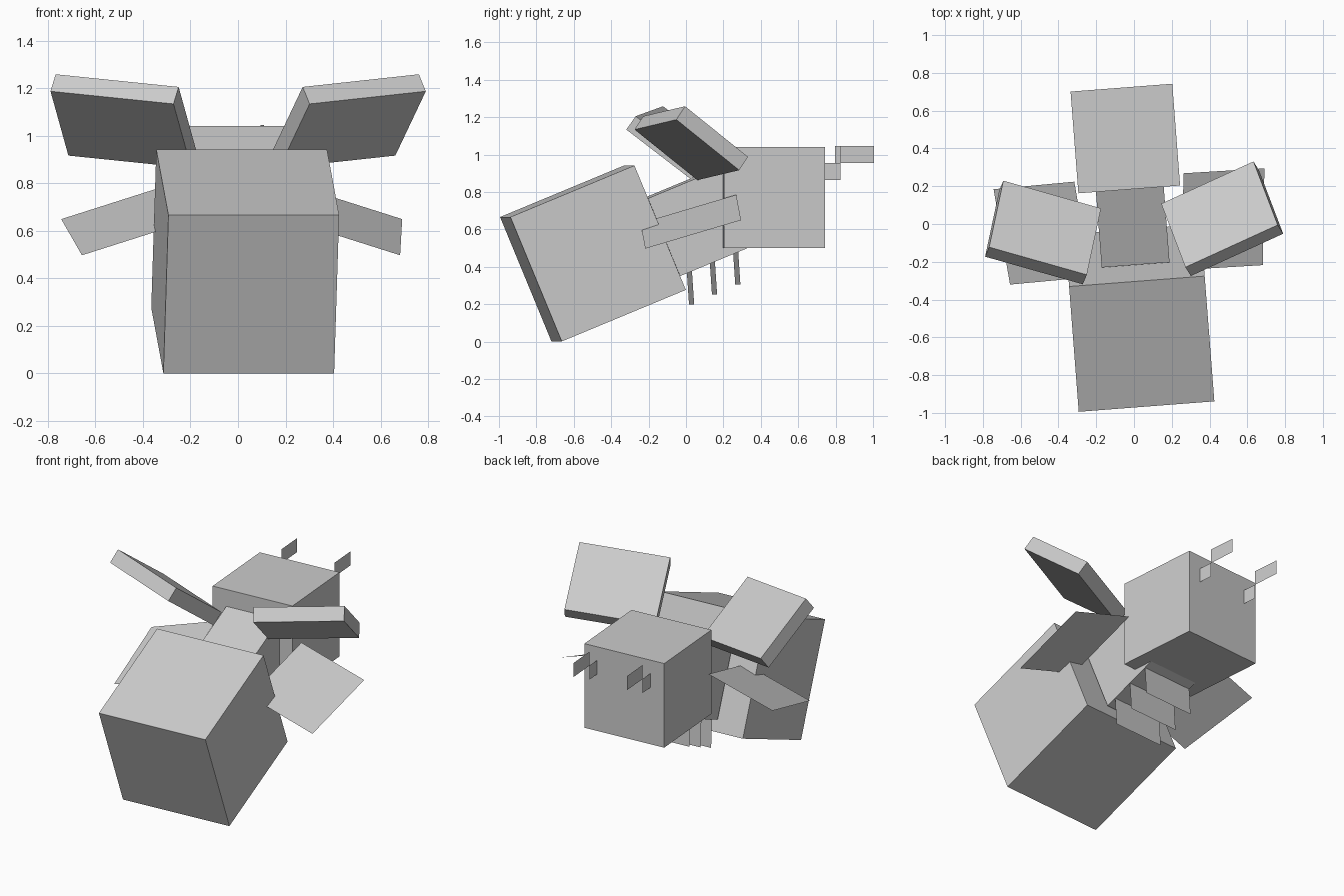
import bpy, bmesh
from math import radians
from mathutils import Matrix, Vector

if "Cube" in bpy.data.objects:
    bpy.data.objects.remove(bpy.data.objects["Cube"])

# Whole insect is symmetric in its own frame, then turned slightly about z
ROOT = Matrix.Translation((-0.008, 0, 0)) @ Matrix.Rotation(radians(4.4), 4, 'Z')
U = 0.09  # modelling unit


def finish(name, bm):
    bmesh.ops.recalc_face_normals(bm, faces=bm.faces)
    mesh = bpy.data.meshes.new(name)
    bm.to_mesh(mesh)
    bm.free()
    ob = bpy.data.objects.new(name, mesh)
    ob.matrix_world = ROOT
    bpy.context.collection.objects.link(ob)
    return ob


def box(name, center, size, rot):
    """Box of given size, oriented by a 3x3 rotation."""
    bm = bmesh.new()
    m = Matrix.Translation(center) @ rot.to_4x4() @ Matrix.Diagonal((*size, 1))
    bmesh.ops.create_cube(bm, size=1, matrix=m)
    return finish(name, bm)


def plates(name, quads):
    """Thin flat panels, each given by a corner and two edge vectors."""
    bm = bmesh.new()
    for o, u, v in quads:
        o, u, v = Vector(o), Vector(u), Vector(v)
        bm.faces.new([bm.verts.new(p) for p in (o, o + u, o + u + v, o + v)])
    return finish(name, bm)


# Body blocks
level = Matrix.Identity(3)
pitch = Matrix.Rotation(radians(22.5), 3, 'X')
box("abdomen", (0, -0.499, 0.471), (8 * U, 8 * U, 8 * U), pitch)
box("thorax", (0, 0.077, 0.644), (4 * U, 5 * U, 5 * U), pitch)
box("head", (-0.003, 0.454, 0.77), (6 * U, 6 * U, 6 * U), level)

# Leg panels, three rows under the thorax
for i, (y, z) in enumerate(((0.03, 0.198), (0.153, 0.251), (0.278, 0.305))):
    plates(f"leg_row_{i + 1}", [((-2 * U, y, z), (4 * U, 0, 0), (0, -0.012, 2 * U))])

for side, s in (("right", 1), ("left", -1)):
    # Stepped antenna on the back of the head
    x = s * 2 * U
    plates(f"{side}_antenna", [
        ((x, 0.724, 0.865), (0, U, 0), (0, 0, U)),
        ((x, 0.724 + U, 0.955), (0, 2 * U, 0), (0, 0, U))])

    # Thick upper wing: span, chord and thickness axes from its top front outer corner
    span = Vector((s * 0.503, 0.185, 0.053)).normalized()
    chord = Vector((s * -0.101, 0.342, -0.268)).normalized()
    up = span.cross(chord).normalized() * s
    corner = Vector((s * 0.766, -0.064, 1.258))
    center = corner - span * 3 * U + chord * 2.5 * U - up * U / 2
    axes = Matrix((span, chord, up)).transposed()
    box(f"{side}_upper_wing", center, (6 * U, 5 * U, U), axes)

    # Flat lower wing
    plates(f"{side}_lower_wing", [
        ((s * 0.671, -0.27, 0.497), (s * 0.048, 0.51, 0.152), (s * -0.429, 0.007, 0.136))])
